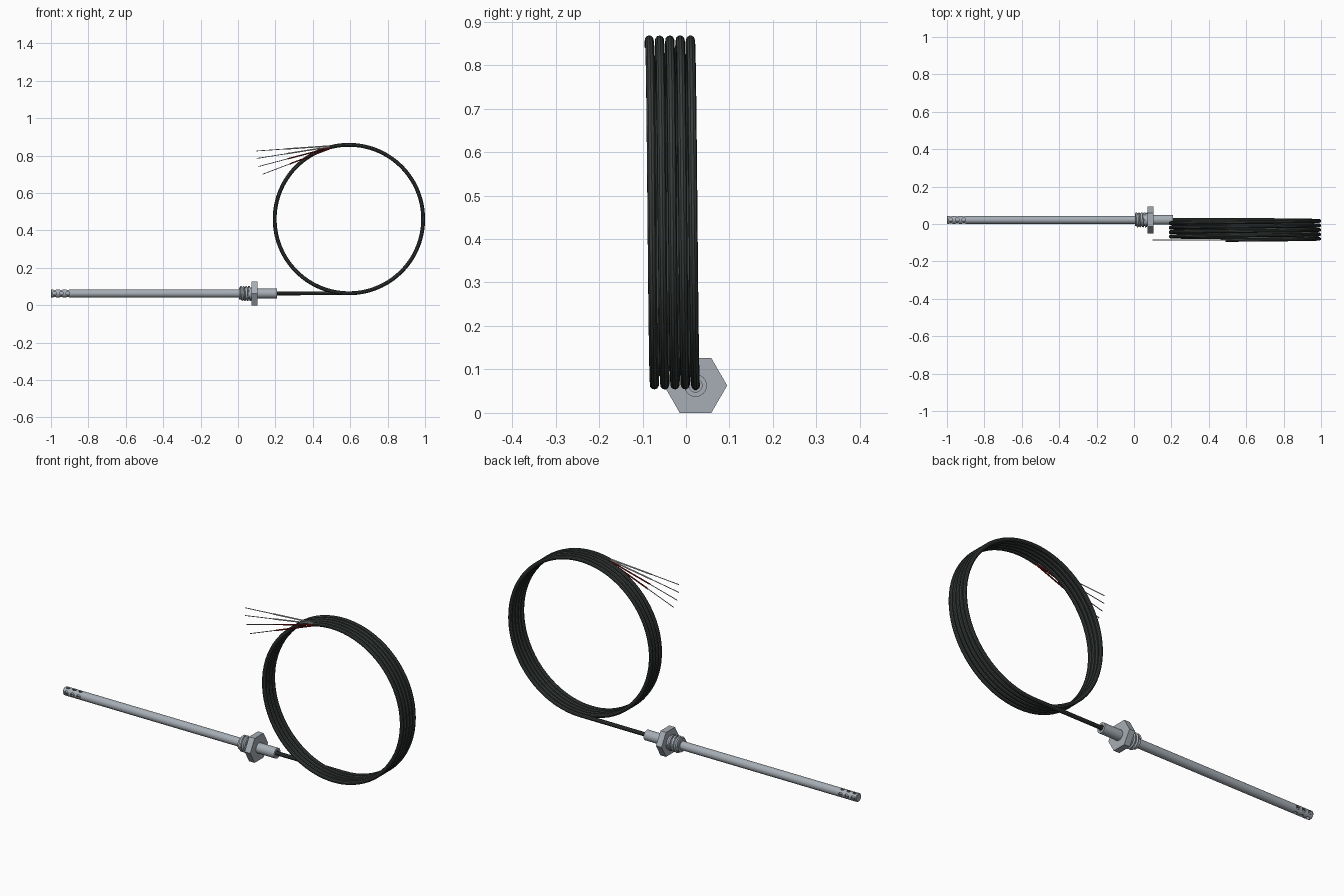
import bpy, bmesh, math
from mathutils import Vector, Matrix

cube = bpy.data.objects.get("Cube")
if cube:
    bpy.data.objects.remove(cube)

AXIS_Y, AXIS_Z = 0.022, 0.063            # probe centre line
COIL_X, COIL_R, PITCH, CABLE_R = 0.593, 0.397, 0.0237, 0.0103
COIL_Z = AXIS_Z + 0.001 + COIL_R


def material(name, rgb, metallic=0.0):
    m = bpy.data.materials.new(name)
    m.use_nodes = True
    m.diffuse_color = (*rgb, 1)
    m.node_tree.nodes["Principled BSDF"].inputs["Base Color"].default_value = (*rgb, 1)
    return m


steel = material("steel", (0.38, 0.42, 0.46))
rubber = material("dark cable rubber", (0.04, 0.048, 0.046))
red = material("red insulation", (0.22, 0.008, 0.008))
white = material("grey white insulation", (0.5, 0.52, 0.5))
tin = material("tinned wire", (0.4, 0.4, 0.4))


def smooth(obj):
    bpy.ops.object.select_all(action='DESELECT')
    obj.select_set(True)
    bpy.context.view_layer.objects.active = obj
    bpy.ops.object.shade_smooth_by_angle(angle=math.radians(35))


def lathe(name, profile, mat, sides=40):
    """Revolve (x, radius) points around the probe centre line."""
    bm = bmesh.new()
    verts = [bm.verts.new((x, r, 0)) for x, r in profile]
    edges = [bm.edges.new(pair) for pair in zip(verts, verts[1:])]
    bmesh.ops.spin(bm, geom=verts + edges, cent=(0, 0, 0), axis=(1, 0, 0),
                   angle=math.tau, steps=sides, use_duplicate=False)
    bmesh.ops.remove_doubles(bm, verts=bm.verts, dist=1e-5)
    bmesh.ops.recalc_face_normals(bm, faces=bm.faces)
    return finish(name, bm, mat)


def finish(name, bm, mat):
    mesh = bpy.data.meshes.new(name)
    bm.to_mesh(mesh)
    bm.free()
    mesh.materials.append(mat)
    obj = bpy.data.objects.new(name, mesh)
    obj.location = (0, AXIS_Y, AXIS_Z)
    bpy.context.collection.objects.link(obj)
    smooth(obj)
    return obj


def cut(obj, cutter):
    """Subtract the cutter from the object, then discard it."""
    mod = obj.modifiers.new("cut", 'BOOLEAN')
    mod.operation, mod.solver, mod.object = 'DIFFERENCE', 'EXACT', cutter
    bpy.context.view_layer.objects.active = obj
    bpy.ops.object.modifier_apply(modifier=mod.name)
    bpy.data.objects.remove(cutter)


def tube(name, points, radius, mat, detail=3):
    """Sweep a round section along a list of points."""
    curve = bpy.data.curves.new(name, 'CURVE')
    curve.dimensions = '3D'
    curve.bevel_depth, curve.bevel_resolution = radius, detail
    curve.use_fill_caps = True
    spline = curve.splines.new('POLY')
    spline.points.add(len(points) - 1)
    for p, co in zip(spline.points, points):
        p.co = (*co, 1)
    curve.materials.append(mat)
    obj = bpy.data.objects.new(name, curve)
    bpy.context.collection.objects.link(obj)
    bpy.ops.object.select_all(action='DESELECT')
    obj.select_set(True)
    bpy.context.view_layer.objects.active = obj
    bpy.ops.object.convert(target='MESH')
    obj = bpy.context.object
    smooth(obj)
    return obj


# Probe tube, hollow at the tip, with rows of vent holes on four sides
probe = lathe("probe_tube", [(-1, 0), (-1, 0.019), (-0.997, 0.0215),
                             (0.02, 0.0215), (0.02, 0)], steel)
cut(probe, lathe("cavity", [(-0.992, 0), (-0.992, 0.0165),
                            (-0.88, 0.0165), (-0.88, 0)], steel))
for x in (-0.98, -0.945, -0.91):
    for turn in (0, math.pi / 2):
        bm = bmesh.new()
        bmesh.ops.create_cone(bm, cap_ends=True, segments=20, radius1=0.0105,
                              radius2=0.0105, depth=0.1,
                              matrix=Matrix.Translation((x, 0, 0)) @ Matrix.Rotation(turn, 4, 'X'))
        cut(probe, finish("hole", bm, steel))
smooth(probe)
lathe("sensor_element", [(-0.99, 0), (-0.99, 0.011), (-0.87, 0.011), (-0.87, 0)], steel, 20)

# Threaded fitting: core, helical ridge, hexagonal collar and rear sleeve
lathe("thread_core", [(0.005, 0), (0.005, 0.033), (0.08, 0.033), (0.08, 0)], steel)
turns, steps = 4, 28
ridge = []
for i in range(turns * steps + 1):
    a = math.tau * i / steps
    ridge.append((0.012 + 0.0145 * i / steps, AXIS_Y + 0.035 * math.cos(a),
                  AXIS_Z + 0.035 * math.sin(a)))
tube("thread_ridge", ridge, 0.0062, steel, 0)
lathe("hex_collar", [(0.073, 0), (0.073, 0.0727), (0.105, 0.0727), (0.105, 0)], steel, 6)
lathe("rear_sleeve", [(0.1, 0), (0.1, 0.026), (0.208, 0.026), (0.208, 0.015),
                      (0.18, 0.015), (0.18, 0)], steel)

# Cable: straight lead, then a helical coil ending just past the top
path = [(0.17, AXIS_Y, AXIS_Z), (0.4, AXIS_Y, AXIS_Z + 0.0005)]
total = 4.5 + 15 / 360
count = 330
for i in range(count + 1):
    t = total * i / count
    a = math.tau * t
    path.append((COIL_X + COIL_R * math.sin(a), AXIS_Y - PITCH * t,
                 COIL_Z - COIL_R * math.cos(a)))
tube("coiled_cable", path, CABLE_R, rubber)

# Four stripped wires fanning out of the cable end
end = Vector(path[-1])
heading = (end - Vector(path[-2])).normalized()
fan = [(0.10, 0.825, white), (0.10, 0.785, white), (0.11, 0.742, red), (0.13, 0.70, red)]
for n, (x, z, mat) in enumerate(fan):
    tip = Vector((x, end.y, z))
    start = end - heading * 0.01 + Vector((0, 0, 0.004 * (1.5 - n)))
    strip = start.lerp(tip, 0.6)
    tube(f"wire_insulation_{n + 1}", [start, strip], 0.0036, mat, 2)
    tube(f"wire_core_{n + 1}", [strip, tip], 0.002, tin, 2)
